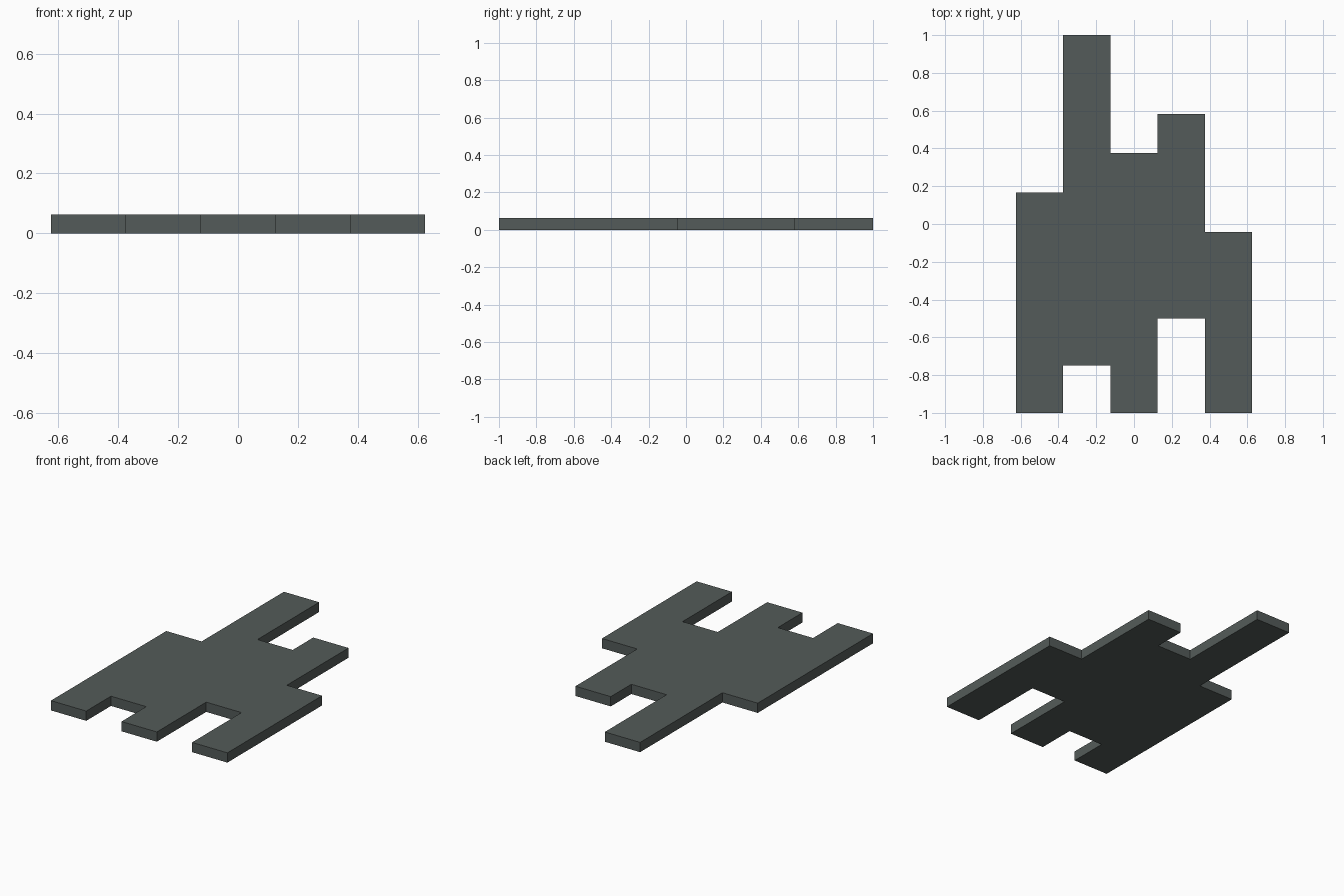
import bpy, bmesh

if "Cube" in bpy.data.objects:
    bpy.data.objects.remove(bpy.data.objects["Cube"])

WIDTH = 0.25      # width of each strip
HEIGHT = 0.0625   # slab thickness
# front and back end (y) of each strip, left to right
STRIPS = [(-1.0, 0.167), (-0.75, 1.0), (-1.0, 0.375), (-0.5, 0.583), (-1.0, -0.042)]

slate = bpy.data.materials.new("slate grey")
slate.diffuse_color = (0.088, 0.105, 0.100, 1.0)
slate.use_nodes = True
slate.node_tree.nodes["Principled BSDF"].inputs["Base Color"].default_value = slate.diffuse_color

# stepped outline: along the front edges, then back along the rear edges
x0 = -WIDTH * len(STRIPS) / 2
front, back = [], []
for i, (y_front, y_back) in enumerate(STRIPS):
    left, right = x0 + i * WIDTH, x0 + (i + 1) * WIDTH
    front += [(left, y_front), (right, y_front)]
    back += [(left, y_back), (right, y_back)]
outline = front + back[::-1]

# slab: outline face extruded upward
bm = bmesh.new()
base = bm.faces.new([bm.verts.new((x, y, 0)) for x, y in outline])
extruded = bmesh.ops.extrude_face_region(bm, geom=[base], use_keep_orig=True)
top = [v for v in extruded["geom"] if isinstance(v, bmesh.types.BMVert)]
bmesh.ops.translate(bm, verts=top, vec=(0, 0, HEIGHT))
bmesh.ops.recalc_face_normals(bm, faces=bm.faces)

mesh = bpy.data.meshes.new("stepped_slab")
bm.to_mesh(mesh)
bm.free()
mesh.materials.append(slate)
slab = bpy.data.objects.new("stepped_slab", mesh)
bpy.context.collection.objects.link(slab)
